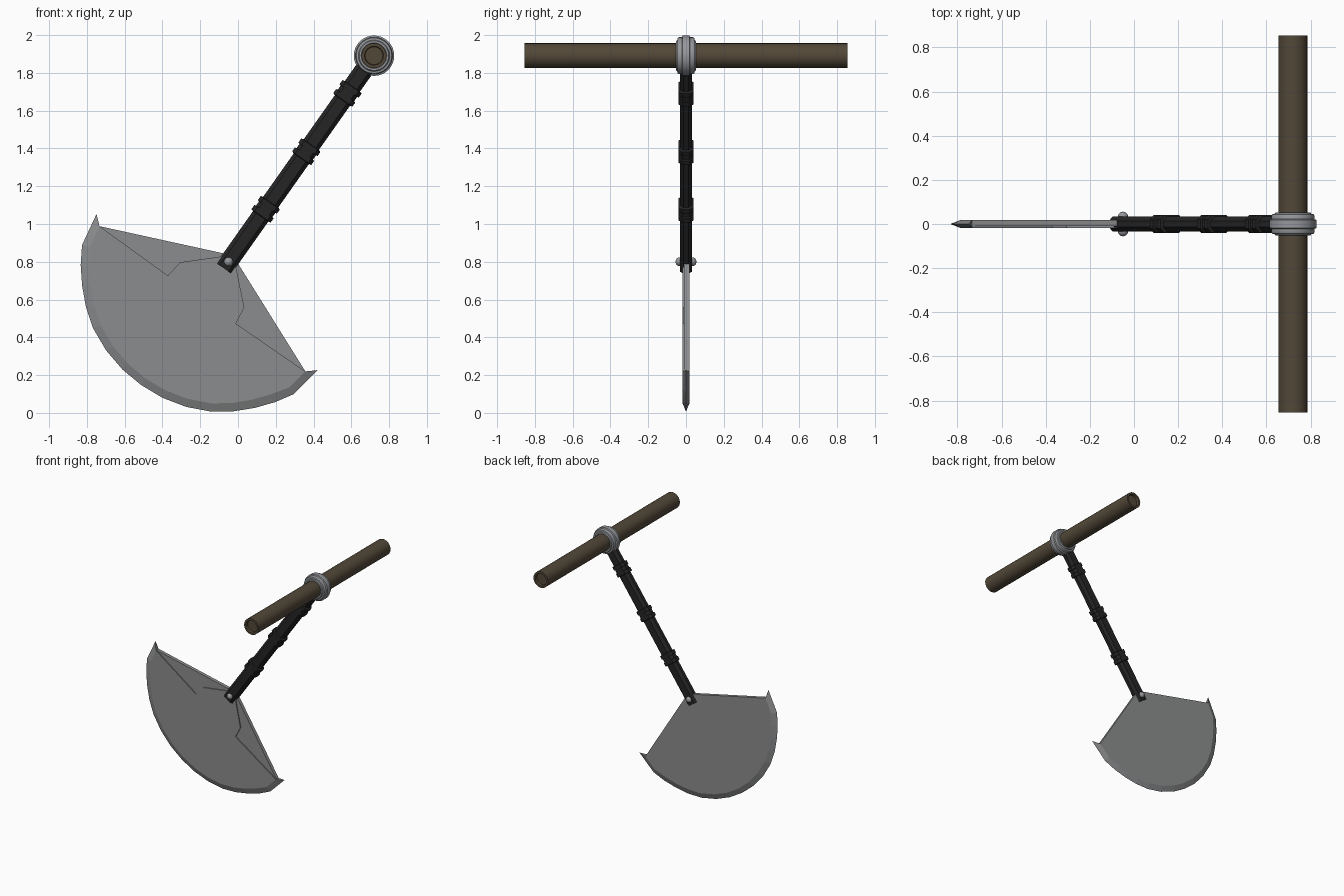
import bpy, bmesh, math
from mathutils import Matrix

if "Cube" in bpy.data.objects:
    bpy.data.objects.remove(bpy.data.objects["Cube"])

TILT = math.radians(35.2)
RING = (0.72, 0, 1.891)
PIVOT = (-0.05, 0, 0.80)


def material(name, col):
    m = bpy.data.materials.new(name)
    m.diffuse_color = (*col, 1)
    m.use_nodes = True
    m.node_tree.nodes["Principled BSDF"].inputs["Base Color"].default_value = m.diffuse_color
    return m


STEEL = material("blade steel", (0.26, 0.265, 0.27))
IRON = material("ring iron", (0.30, 0.31, 0.33))
BLACK = material("black iron", (0.018, 0.018, 0.018))
WOOD = material("dark wood", (0.085, 0.064, 0.04))


def make(name, bm, mat, loc=(0, 0, 0), tilt=0, smooth=None):
    bmesh.ops.remove_doubles(bm, verts=bm.verts, dist=1e-5)
    bmesh.ops.recalc_face_normals(bm, faces=bm.faces)
    me = bpy.data.meshes.new(name)
    bm.to_mesh(me)
    bm.free()
    ob = bpy.data.objects.new(name, me)
    bpy.context.collection.objects.link(ob)
    me.materials.append(mat)
    ob.location = loc
    ob.rotation_euler = (0, tilt, 0)
    if smooth:
        bpy.ops.object.select_all(action='DESELECT')
        ob.select_set(True)
        bpy.context.view_layer.objects.active = ob
        bpy.ops.object.shade_smooth_by_angle(angle=math.radians(smooth))
    return ob


def loft(rings, close=False):
    """Skin a list of equal-length point rings, with end caps or as a closed loop."""
    bm = bmesh.new()
    vs = [[bm.verts.new(p) for p in r] for r in rings]
    n = len(vs[0])
    pairs = list(zip(vs, vs[1:])) + ([(vs[-1], vs[0])] if close else [])
    for a, b in pairs:
        for i in range(n):
            j = (i + 1) % n
            bm.faces.new((a[i], a[j], b[j], b[i]))
    if not close:
        bm.faces.new(vs[0])
        bm.faces.new(vs[-1])
    return bm


def circle_y(r, y, n=24):
    return [(r * math.cos(2 * math.pi * i / n), y, r * math.sin(2 * math.pi * i / n)) for i in range(n)]


# axle: round wooden bar with recessed ends
prof = [(0.047, -0.835), (0.05, -0.855), (0.066, -0.855)]
prof += [(r, -y) for r, y in reversed(prof)]
make("wooden_axle", loft([circle_y(r, y) for r, y in prof]), WOOD, RING, 0, 35)

# stepped collar around the axle
half = [(0.062, -0.046), (0.068, -0.053), (0.078, -0.053), (0.083, -0.046),
        (0.094, -0.044), (0.098, -0.036), (0.098, -0.022), (0.107, -0.018)]
prof = half + [(r, -y) for r, y in reversed(half)]
make("axle_collar", loft([circle_y(r, y, 32) for r, y in prof], True), IRON, RING, 0, 30)


# arm: chamfered bar hanging from the collar
def section(z, a, b):
    c = 0.02
    return [(a, -b + c, z), (a, b - c, z), (a - c, b, z), (-a + c, b, z),
            (-a, b - c, z), (-a, -b + c, z), (-a + c, -b, z), (a - c, -b, z)]


make("arm", loft([section(-0.07, 0.049, 0.033), section(-1.378, 0.049, 0.033)]), BLACK, RING, TILT)

# three double-ridged bands on the arm
for k, c in enumerate((0.244, 0.622, 0.995)):
    steps = [(-0.046, 0.048, 0.032), (-0.042, 0.062, 0.04), (-0.016, 0.062, 0.04), (-0.014, 0.053, 0.039)]
    steps += [(-z, a, b) for z, a, b in reversed(steps)]
    make(f"arm_band_{k + 1}", loft([section(-c + z, a, b) for z, a, b in steps]), BLACK, RING, TILT)

# blade: (sideways, down) half outline of the cutting edge, mirrored
edge = [(0.717, 0.196), (0.685, 0.375), (0.63, 0.465), (0.561, 0.55), (0.48, 0.63),
        (0.385, 0.70), (0.26, 0.757), (0.13, 0.79), (0, 0.80)]
inner = [(0.667, 0.24), (0.645, 0.36)] + [(u * 0.93, 0.2 + (v - 0.2) * 0.93) for u, v in edge[2:]]
recess = [(0.22, 0.245), (0.208, 0.15), (0.048, 0.0)]
apex = (0.045, -0.022)
T, R = 0.018, 0.010


def mirror(pts):
    return [(-u, v) for u, v in pts]


bm = bmesh.new()


def face(pts):
    bm.faces.new([bm.verts.new((u, y, -v)) for u, v, y in pts])


def at(pts, y):
    return [(u, v, y) for u, v in pts]


full_edge = edge + mirror(edge[:-1])[::-1]
full_inner = inner + mirror(inner[:-1])[::-1]
# back face and raised centre of the front face
face(at([apex] + full_inner + mirror([apex]), T))
face(at([apex] + recess[::-1] + full_inner + mirror(recess) + mirror([apex]), -T))
# ground cutting bevel on both sides
for y in (-T, T):
    for i in range(len(full_edge) - 1):
        face(at(full_inner[i:i + 2], y) + at(full_edge[i:i + 2][::-1], 0))
# sunken corner panels, their walls, and the top edges
for f in (lambda p: p, mirror):
    a, c, tip, rec = f([apex])[0], f(inner[:1])[0], f(edge[:1])[0], f(recess)
    face(at([c] + rec + [a], -R))
    line = [c] + rec + [a]
    for p, q in zip(line, line[1:]):
        face(at([p, q], -T) + at([q, p], -R))
    face(at([a, c], T) + at([c, a], -R))
    face([(*c, T), (*c, -R), (*c, -T), (*tip, 0)])
face(at([apex] + mirror([apex]), T) + at(mirror([apex]) + [apex], -T))
make("blade", bm, STEEL, PIVOT, TILT)

# domed rivet heads on both sides of the arm
for name, s in (("front", -1), ("back", 1)):
    bm = bmesh.new()
    bmesh.ops.create_uvsphere(bm, u_segments=16, v_segments=8, radius=0.024,
                              matrix=Matrix.Translation((0, s * 0.032, 0)))
    make(f"rivet_{name}", bm, IRON, PIVOT, TILT, 40)
